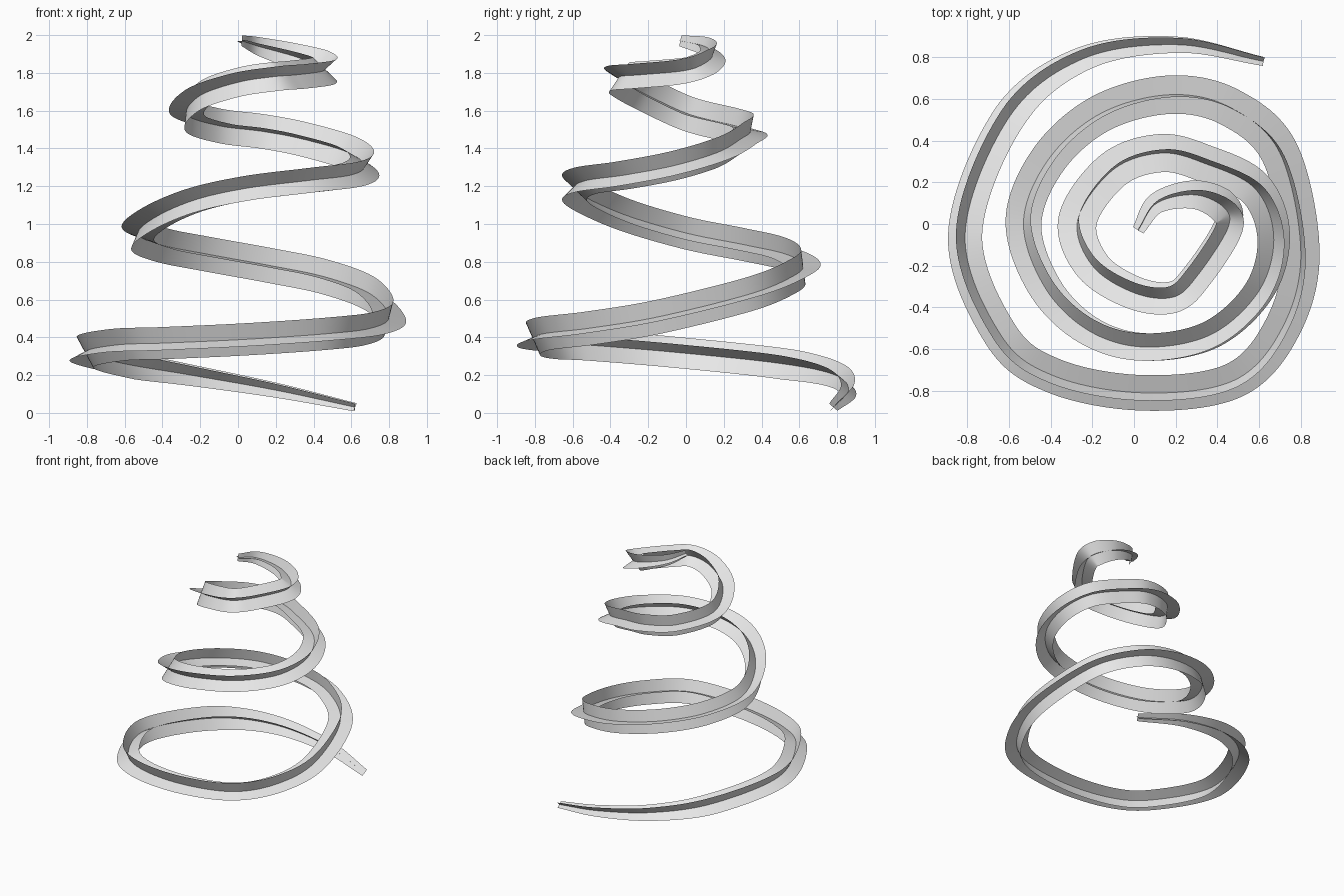
import bpy
import bmesh
import math
from mathutils import Vector, Quaternion

cube = bpy.data.objects.get("Cube")
if cube:
    bpy.data.objects.remove(cube, do_unlink=True)

STEPS = 14           # rings between two path points
FULL = 0.093         # half width of each blade pair
START_ROLL = 48      # degrees above the outward direction

# Centre line of the spiral, in hundredths, from the foot to the tip
PATH = [
    (62, 78, 3), (20, 86, 12), (-25, 79, 20), (-60, 51, 26),
    (-81, -5, 32), (-64, -53, 36), (-38, -73, 37), (5, -81, 39),
    (48, -75, 42), (71, -50, 45), (80, -14, 51), (70, 34, 63),
    (46, 56, 72), (17, 62, 78), (-16, 53, 84), (-41, 31, 89),
    (-53, 1, 95), (-43, -30, 104), (-22, -51, 113), (5, -59, 119),
    (37, -53, 123), (60, -32, 126), (67, -6, 131), (58, 17, 138),
    (34, 29, 145), (13, 34, 149), (-10, 26, 152), (-27, 2, 158),
    (-20, -20, 168), (0, -33, 175), (19, -35, 178), (31, -24, 179),
    (45, -2, 181), (43, 8, 184), (29, 14, 189), (11, 10, 194),
    (2, -3, 197),
]


def catmull(a, b, c, d, t):
    """Point on a smooth curve from b to c."""
    return 0.5 * (2 * b + (c - a) * t + (2 * a - 5 * b + 4 * c - d) * t * t
                  + (3 * b - a - 3 * c + d) * t ** 3)


def sample_path():
    """Return the smooth centre line and the blade half width along it."""
    pts = [Vector(p) / 100 for p in PATH]
    last = len(pts) - 1
    pts = [2 * pts[0] - pts[1]] + pts + [2 * pts[-1] - pts[-2]]
    centres, widths = [], []
    for k in range(last * STEPS + 1):
        i = min(k // STEPS, last - 1)
        u = k / STEPS
        centres.append(catmull(*pts[i:i + 4], u - i))
        widths.append(min(FULL, 0.029 + 0.022 * min(u, last - u)))
    return centres, widths


def carry_frames(centres):
    """Carry a cross direction along the line without added twist."""
    n = len(centres)
    tangents = [(centres[min(i + 1, n - 1)] - centres[max(i - 1, 0)]).normalized()
                for i in range(n)]
    outward = tangents[0].cross(Vector((0, 0, 1))).normalized()
    side = Quaternion(tangents[0], -math.radians(START_ROLL)) @ outward
    # the first blade must lean upward from the outward direction
    if side.z < 0:
        side = Quaternion(tangents[0], math.radians(START_ROLL)) @ outward
    frames = []
    for i, t in enumerate(tangents):
        if i:
            side = tangents[i - 1].rotation_difference(t) @ side
        side = (side - t * side.dot(t)).normalized()
        frames.append((side, t.cross(side)))
    return frames


def make_ribbon(name, centres, widths, directions, material):
    """Flat smooth ribbon following the line."""
    bm = bmesh.new()
    rows = [[bm.verts.new(c + d * w * s) for s in (-1, 0, 1)]
            for c, w, d in zip(centres, widths, directions)]
    for a, b in zip(rows, rows[1:]):
        for j in range(2):
            bm.faces.new((a[j], a[j + 1], b[j + 1], b[j])).smooth = True
    mesh = bpy.data.meshes.new(name)
    bm.to_mesh(mesh)
    bm.free()
    mesh.materials.append(material)
    obj = bpy.data.objects.new(name, mesh)
    bpy.context.collection.objects.link(obj)
    return obj


# Plain light grey for the whole model
grey = bpy.data.materials.new("light_grey")
grey.use_nodes = True
colour = (0.8, 0.8, 0.8, 1)
grey.diffuse_color = colour
grey.node_tree.nodes["Principled BSDF"].inputs["Base Color"].default_value = colour

# Two crossed ribbons give the spiral its four blades
centres, widths = sample_path()
frames = carry_frames(centres)
for index, name in enumerate(("spiral_ribbon", "spiral_cross_ribbon")):
    make_ribbon(name, centres, widths, [f[index] for f in frames], grey)
